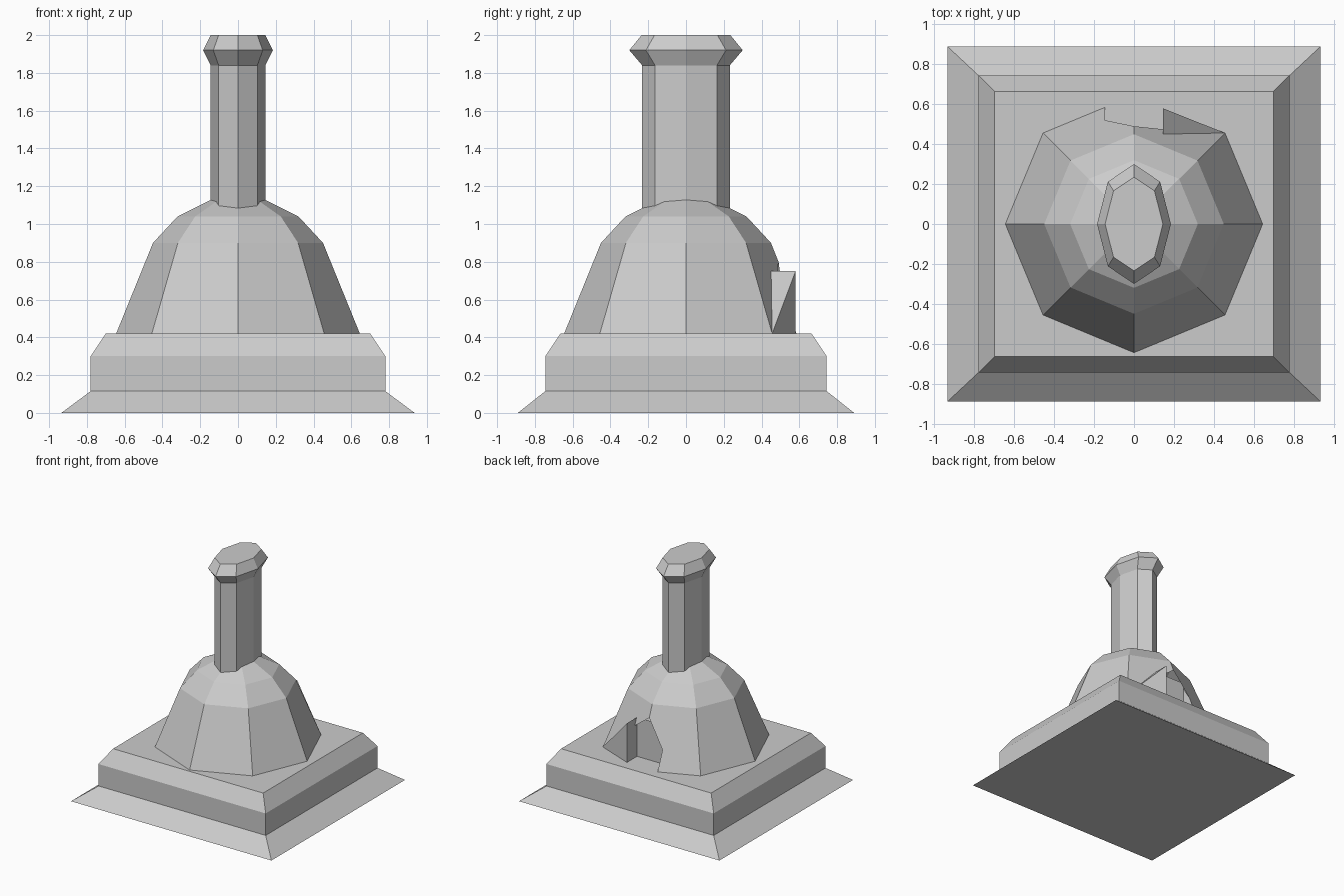
import bpy, bmesh
from math import cos, sin, tau

if "Cube" in bpy.data.objects:
    bpy.data.objects.remove(bpy.data.objects["Cube"])


def make(name, bm):
    bmesh.ops.recalc_face_normals(bm, faces=bm.faces)
    mesh = bpy.data.meshes.new(name)
    bm.to_mesh(mesh)
    bm.free()
    obj = bpy.data.objects.new(name, mesh)
    bpy.context.collection.objects.link(obj)
    return obj


def loft(rings, sides, skip=(), bottom=True):
    """Stack of (rx, ry, z) rings; skip lists (band, side) gaps."""
    bm = bmesh.new()
    offset = 0.5 if sides == 4 else 0
    scale = 2 ** 0.5 if sides == 4 else 1
    loops = [[bm.verts.new((rx * scale * cos(tau * (i + offset) / sides),
                            ry * scale * sin(tau * (i + offset) / sides), z))
              for i in range(sides)] for rx, ry, z in rings]
    for b, (lo, hi) in enumerate(zip(loops, loops[1:])):
        for i in range(sides):
            if (b, i) not in skip:
                j = (i + 1) % sides
                bm.faces.new((lo[i], lo[j], hi[j], hi[i]))
    if bottom:
        bm.faces.new(loops[0][::-1])
    bm.faces.new(loops[-1])
    return bm


# Stepped rectangular base
make("base", loft([(.935, .89, 0), (.78, .745, .115), (.78, .745, .30),
                   (.70, .665, .42)], 4))

# Eight-sided dome, with the two lower back panels left open
R, T = .645 * .7071, .45 * .7071
dome = loft([(.645, .645, .42), (.45, .45, .90), (.32, .32, 1.04),
             (.12, .12, 1.14)], 8, skip={(0, 1), (0, 2)}, bottom=False)
# Broken back panels around the doorway
panels = [
    [(-R, R, .42), (-.145, .585, .42), (-.145, .52, .58), (0, .49, .80),
     (0, .45, .90), (-T, T, .90)],
    [(0, .45, .90), (0, .49, .80), (.145, .475, .69), (R, R, .42), (T, T, .90)],
]
for p in panels:
    dome.faces.new([dome.verts.new(c) for c in p])
bmesh.ops.remove_doubles(dome, verts=dome.verts, dist=.002)
make("dome", dome)

# Doorway: projecting jamb, outer flap, low side and back wall
door = bmesh.new()
for p in [
    [(.145, .58, .42), (.145, .58, .75), (.145, .445, .75), (.145, .445, .42)],
    [(.145, .58, .42), (R, R, .42), (.145, .58, .75)],
    [(.145, .58, .75), (R, R, .42), (.145, .45, .75)],
    [(-.145, .585, .42), (-.145, .52, .58), (-.145, .445, .70), (-.145, .445, .42)],
    [(-.145, .445, .42), (.145, .445, .42), (.145, .445, .75), (-.145, .445, .75)],
]:
    door.faces.new([door.verts.new(c) for c in p])
make("doorway", door)

# Oval eight-sided chimney with a flared rim
make("chimney", loft([(.145, .232, 1.05), (.145, .232, 1.84),
                      (.185, .30, 1.92), (.145, .235, 2.0)], 8))
